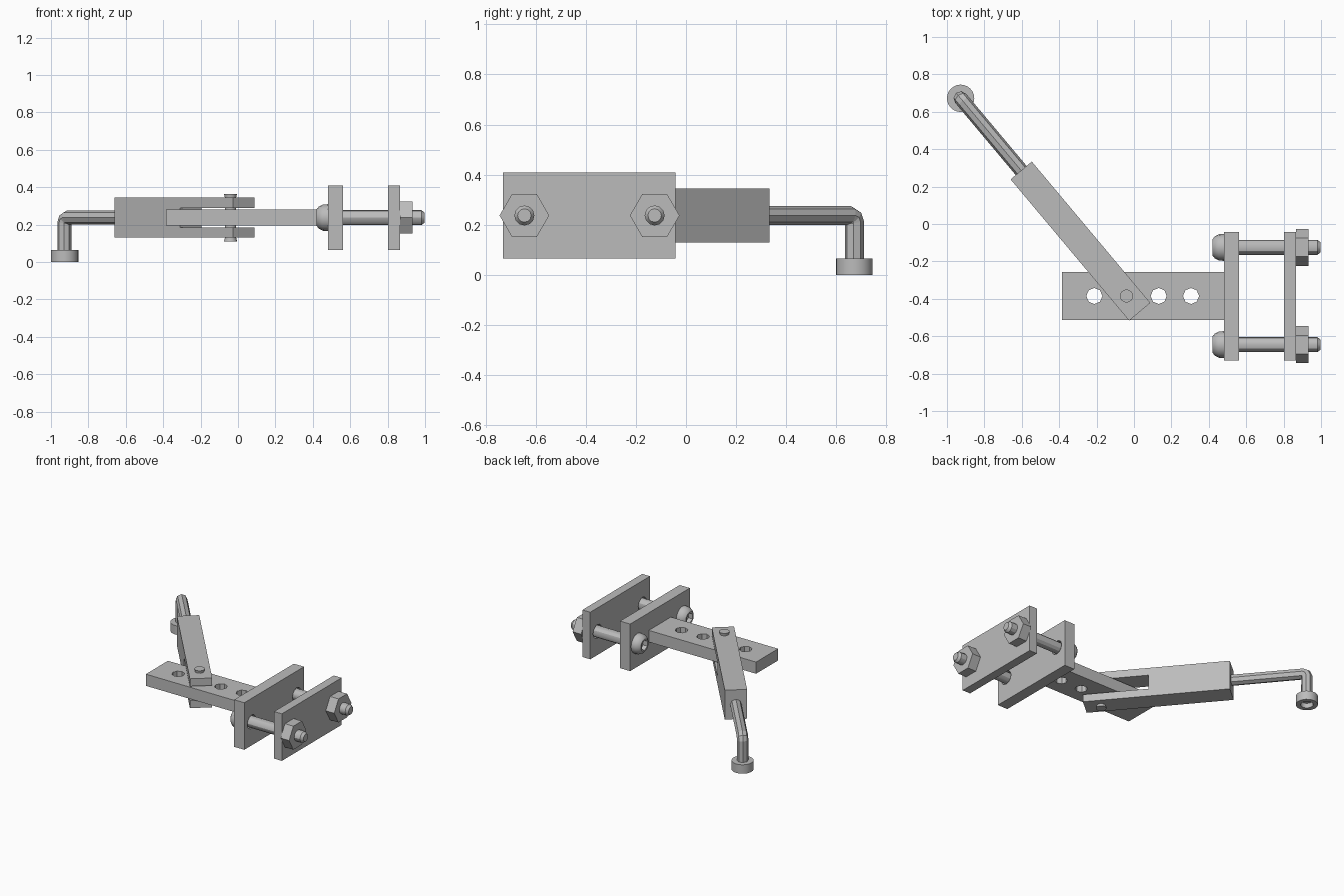
import bpy, bmesh
from math import cos, sin, pi, radians
from mathutils import Vector, Matrix

if "Cube" in bpy.data.objects:
    bpy.data.objects.remove(bpy.data.objects["Cube"])

steel = bpy.data.materials.new("grey steel")
steel.use_nodes = True
GREY = (0.5, 0.5, 0.5, 1)
steel.diffuse_color = GREY
steel.node_tree.nodes["Principled BSDF"].inputs["Base Color"].default_value = GREY

AXLE_Z = 0.237
PIVOT = Vector((-0.04, -0.385, AXLE_Z))
ARM = Matrix.Translation(PIVOT) @ Matrix.Rotation(radians(130), 4, "Z")
TO_X = Matrix.Rotation(pi / 2, 4, "Y")


def finish(name, bm, matrix):
    bmesh.ops.recalc_face_normals(bm, faces=bm.faces)
    mesh = bpy.data.meshes.new(name)
    bm.to_mesh(mesh)
    bm.free()
    mesh.transform(matrix)
    mesh.materials.append(steel)
    ob = bpy.data.objects.new(name, mesh)
    bpy.context.collection.objects.link(ob)
    return ob


def box(name, lo, hi, matrix=Matrix()):
    lo, hi = Vector(lo), Vector(hi)
    bm = bmesh.new()
    bmesh.ops.create_cube(bm, size=1)
    bmesh.ops.scale(bm, vec=hi - lo, verts=bm.verts)
    bmesh.ops.translate(bm, vec=(lo + hi) / 2, verts=bm.verts)
    return finish(name, bm, matrix)


def turned(name, profile, sides, matrix, turn=0.0, smooth=False):
    """Revolve (radius, height) pairs about local z and cap both ends."""
    bm = bmesh.new()
    rings = []
    for r, h in profile:
        angles = [2 * pi * (i + turn) / sides for i in range(sides)]
        rings.append([bm.verts.new((r * cos(a), r * sin(a), h)) for a in angles])
    for a, b in zip(rings, rings[1:]):
        for i in range(sides):
            j = (i + 1) % sides
            bm.faces.new((a[i], a[j], b[j], b[i]))
    bm.faces.new(rings[0])
    bm.faces.new(rings[-1])
    ob = finish(name, bm, matrix)
    if smooth:
        bpy.ops.object.select_all(action="DESELECT")
        ob.select_set(True)
        bpy.context.view_layer.objects.active = ob
        bpy.ops.object.shade_smooth_by_angle(angle=radians(30))
    return ob


def cut(target, cutter):
    cutter.hide_render = True
    mod = target.modifiers.new("cut", "BOOLEAN")
    mod.operation, mod.solver, mod.object = "DIFFERENCE", "EXACT", cutter
    bpy.context.view_layer.objects.active = target
    bpy.ops.object.modifier_apply(modifier=mod.name)
    bpy.data.objects.remove(cutter)


# Drilled bar
bar = box("drilled_bar", (-0.385, -0.512, 0.195), (0.485, -0.257, 0.28))
for x in (-0.212, -0.04, 0.132, 0.305):
    at = Matrix.Translation((x, PIVOT.y, 0))
    cut(bar, turned("hole_cutter", [(0.043, 0), (0.043, 0.5)], 8, at))

# Clamp plates with clearance holes
BOLT_Y = (-0.125, -0.645)
for name, x0, x1 in (("inner_clamp_plate", 0.48, 0.562), ("outer_clamp_plate", 0.802, 0.865)):
    plate = box(name, (x0, -0.73, 0.065), (x1, -0.042, 0.408))
    for y in BOLT_Y:
        at = Matrix.Translation((x0 - 0.1, y, AXLE_Z)) @ TO_X
        cut(plate, turned("hole_cutter", [(0.05, 0), (0.05, 0.3)], 12, at))

# Clamp bolts: domed head with hex socket, shaft with chamfered tip, hex nut
for side, y in zip(("back", "front"), BOLT_Y):
    at = Matrix.Translation((0, y, AXLE_Z)) @ TO_X
    turned(side + "_bolt_shaft", [(0.04, 0.47), (0.04, 0.98), (0.027, 0.998)], 12, at, smooth=True)
    head = turned(side + "_bolt_head", [(0.045, 0.421), (0.06, 0.433), (0.07, 0.453), (0.072, 0.48)],
                  16, at, smooth=True)
    cut(head, turned("socket_cutter", [(0.036, 0.4), (0.036, 0.455)], 6, at))
    turned(side + "_nut", [(0.099, 0.865), (0.099, 0.933)], 6, at, turn=1.5)

# Forked arm
arm = box("forked_arm", (-0.11, -0.074, -0.107), (0.876, 0.074, 0.107), ARM)
cut(arm, box("slot_cutter", (-0.2, -0.2, -0.052), (0.33, 0.2, 0.052), ARM))

# Pivot pin with slightly flared ends
turned("pivot_pin", [(0.035, -0.127), (0.03, -0.107), (0.03, 0.107), (0.035, 0.127)], 16,
       Matrix.Translation(PIVOT), smooth=True)

# Bent rod
FOOT = 1.38
curve = bpy.data.curves.new("bent_rod", "CURVE")
curve.dimensions = "3D"
curve.bevel_depth, curve.bevel_resolution = 0.038, 2
curve.use_fill_caps = True
path = [(0.85, 0), (FOOT - 0.025, 0), (FOOT - 0.007, -0.008), (FOOT, -0.026), (FOOT, -0.19)]
spline = curve.splines.new("POLY")
spline.points.add(len(path) - 1)
for point, (d, z) in zip(spline.points, path):
    point.co = (*(ARM @ Vector((d, 0, z))), 1)
curve.materials.append(steel)
spline.use_smooth = False
rod = bpy.data.objects.new("bent_rod", curve)
bpy.context.collection.objects.link(rod)

# Foot cup, recessed underneath
foot_at = ARM @ Vector((FOOT, 0, 0))
turned("foot_cup", [(0.042, 0.035), (0.042, 0), (0.073, 0), (0.073, 0.065)], 24,
       Matrix.Translation((foot_at.x, foot_at.y, 0)), smooth=True)
